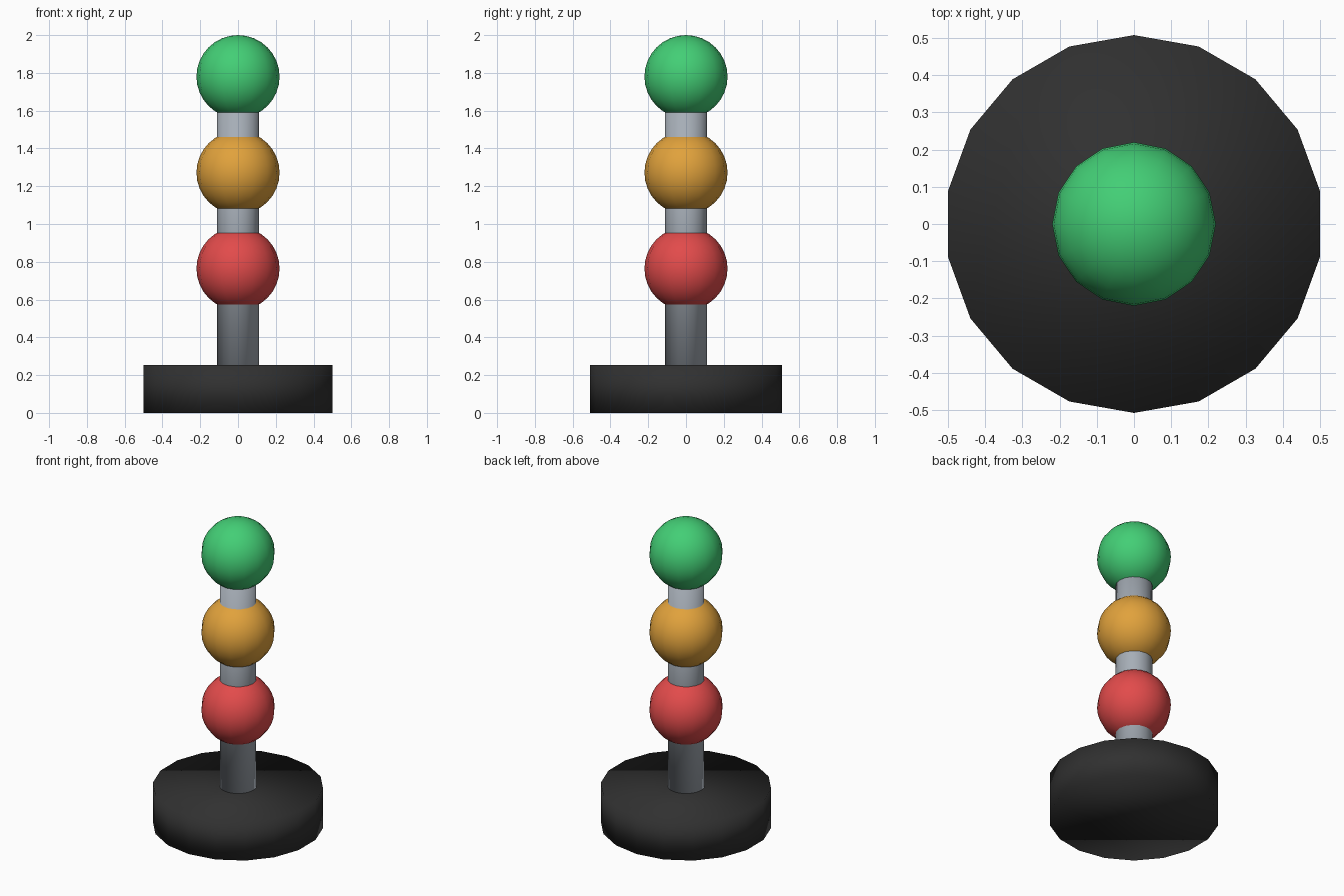
import bpy

cube = bpy.data.objects.get("Cube")
if cube:
    bpy.data.objects.remove(cube, do_unlink=True)


def material(name, rgb):
    mat = bpy.data.materials.new(name)
    mat.use_nodes = True
    color = (*rgb, 1.0)
    mat.diffuse_color = color
    mat.node_tree.nodes["Principled BSDF"].inputs["Base Color"].default_value = color
    return mat


def finish(name, mat):
    obj = bpy.context.object
    obj.name = name
    obj.data.materials.append(mat)
    bpy.ops.object.shade_smooth()
    return obj


def cylinder(name, radius, bottom, top, sides, mat):
    bpy.ops.mesh.primitive_cylinder_add(
        vertices=sides, radius=radius, depth=top - bottom,
        location=(0, 0, (bottom + top) / 2))
    return finish(name, mat)


def ball(name, z, mat):
    bpy.ops.mesh.primitive_uv_sphere_add(
        segments=16, ring_count=16, radius=0.22, location=(0, 0, z))
    return finish(name, mat)


black = material("black", (0.03, 0.03, 0.03))
grey = material("steel grey", (0.38, 0.42, 0.47))
red = material("red", (0.76, 0.07, 0.07))
amber = material("amber", (0.75, 0.36, 0.045))
green = material("green", (0.056, 0.62, 0.18))

# Round foot and the pole rising from it
cylinder("base", 0.508, 0, 0.254, 18, black)
cylinder("pole", 0.11, 0.25, 1.78, 16, grey)

# Three lamps threaded on the pole
for i, (name, mat) in enumerate((("red", red), ("amber", amber), ("green", green))):
    ball(name + "_lamp", 0.764 + i * 0.508, mat)
